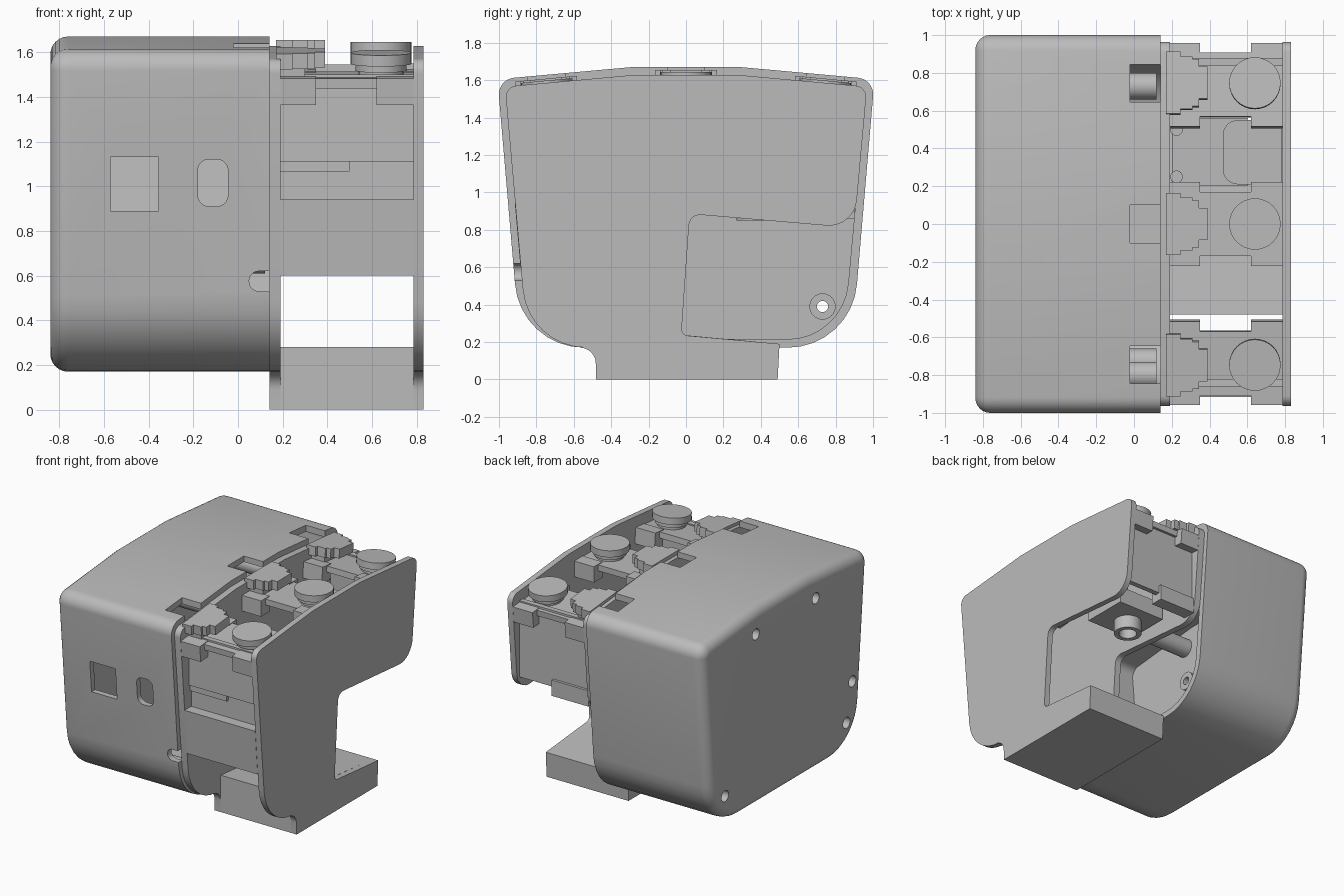
import bpy, bmesh, math
from mathutils import Vector, Matrix

if "Cube" in bpy.data.objects:
    bpy.data.objects.remove(bpy.data.objects["Cube"])

grey = bpy.data.materials.new("plain_grey")
grey.use_nodes = True
grey.diffuse_color = (0.5, 0.5, 0.5, 1)
grey.node_tree.nodes["Principled BSDF"].inputs["Base Color"].default_value = (0.5, 0.5, 0.5, 1)


def finish(name, bm):
    bmesh.ops.recalc_face_normals(bm, faces=bm.faces)
    me = bpy.data.meshes.new(name)
    bm.to_mesh(me)
    bm.free()
    me.materials.append(grey)
    ob = bpy.data.objects.new(name, me)
    bpy.context.collection.objects.link(ob)
    return ob


def activate(ob):
    bpy.ops.object.select_all(action='DESELECT')
    ob.select_set(True)
    bpy.context.view_layer.objects.active = ob


def smooth(ob):
    activate(ob)
    bpy.ops.object.shade_smooth_by_angle(angle=math.radians(30))


def rounded(corners, n=8):
    """Round each (u, v, radius) corner with a tangent arc."""
    out = []
    for i, (u, v, r) in enumerate(corners):
        p = Vector((u, v))
        if not r:
            out.append(p)
            continue
        a = (Vector(corners[i - 1][:2]) - p).normalized()
        b = (Vector(corners[(i + 1) % len(corners)][:2]) - p).normalized()
        half = a.angle(b) / 2
        centre = p + (a + b).normalized() * (r / math.sin(half))
        s = p + a * (r / math.tan(half)) - centre
        turn = s.angle_signed(p + b * (r / math.tan(half)) - centre)
        for k in range(n + 1):
            t = -turn * k / n
            out.append(centre + Vector((s.x * math.cos(t) - s.y * math.sin(t),
                                        s.x * math.sin(t) + s.y * math.cos(t))))
    return out


def prism(name, pts, axis, lo, hi, bevel=0):
    """Extrude a 2D outline along an axis; bevel rounds the low end."""
    place = {"x": lambda p, t: (t, p[0], p[1]),
             "y": lambda p, t: (p[0], t, p[1]),
             "z": lambda p, t: (p[0], p[1], t)}[axis]
    bm = bmesh.new()
    face = bm.faces.new([bm.verts.new(place(p, lo)) for p in pts])
    ext = bmesh.ops.extrude_face_region(bm, geom=[face])
    shift = Vector(place((0, 0), hi - lo))
    bmesh.ops.translate(bm, vec=shift, verts=[g for g in ext["geom"] if isinstance(g, bmesh.types.BMVert)])
    if not face.is_valid or len(bm.faces) < len(pts) + 2:
        bm.faces.new([v for v in bm.verts][:len(pts)])
    bmesh.ops.recalc_face_normals(bm, faces=bm.faces)
    if bevel:
        rim = [e for e in bm.edges if all(abs(v.co.x - lo) < 1e-5 for v in e.verts)]
        bmesh.ops.bevel(bm, geom=rim, offset=bevel, segments=6, profile=0.5, affect='EDGES')
    return finish(name, bm)


def box(name, x0, x1, y0, y1, z0, z1):
    return prism(name, [(x0, y0), (x1, y0), (x1, y1), (x0, y1)], "z", z0, z1)


def disc(name, axis, u, v, r, lo, hi, n=32):
    ring = [(u + r * math.cos(math.tau * k / n), v + r * math.sin(math.tau * k / n)) for k in range(n)]
    return prism(name, ring, axis, lo, hi)


def cut(ob, cutters):
    for c in cutters:
        m = ob.modifiers.new("cut", 'BOOLEAN')
        m.operation, m.object, m.solver = 'DIFFERENCE', c, 'EXACT'
        activate(ob)
        bpy.ops.object.modifier_apply(modifier=m.name)
        bpy.data.objects.remove(c)


def shield(d):
    """Housing outline inset by d."""
    half = [(0.885 - d, 0.17 + d, 0.37 - d), (1.008 - d, 1.605 - d, 0.09 - d / 2), (0.29, 1.67 - d, 0)]
    return rounded(half + [(-u, v, r) for u, v, r in reversed(half)])


# Hollow housing, open toward the frame
housing = prism("housing", shield(0), "x", -0.84, 0.14, bevel=0.08)
screws = [(0.73, 0.39), (-0.73, 0.39), (-0.8, 0.68), (0.36, 1.48), (-0.36, 1.48)]
port = rounded([(-0.18, 0.91, 0.05), (-0.045, 0.91, 0.05), (-0.045, 1.12, 0.05), (-0.18, 1.12, 0.05)])
slot = rounded([(0.05, 0.53, 0.044), (0.3, 0.53, 0), (0.3, 0.62, 0), (0.05, 0.62, 0.044)])
cutters = [prism("cavity", shield(0.045), "x", -0.79, 0.3),
           box("square_cut", -0.57, -0.355, -1.1, -0.8, 0.89, 1.13),
           prism("port_cut", port, "y", -1.1, -0.8),
           prism("slot_cut", slot, "y", -1.1, -0.7)]
cutters += [box("top_cut", -0.02, 0.3, y - 0.1, y + 0.1, 1.5, 1.8) for y in (-0.745, 0, 0.745)]
cutters += [disc("screw_cut", "x", y, z, 0.042, -1, -0.6) for y, z in screws]
cut(housing, cutters)
smooth(housing)

# Screw posts inside the housing
for y, z in screws:
    post = disc("screw_post", "x", y, z, 0.07, -0.8, 0.12)
    cut(post, [disc("bore", "x", y, z, 0.03, -1, 0.4), disc("head_cut", "x", y, z, 0.042, -1, -0.65)])
    smooth(post)

# Two side plates with a notch at the lower back
outline = rounded([(-0.845, 0.17, 0.34), (-0.968, 1.565, 0.06), (-0.29, 1.627, 0), (0.29, 1.627, 0),
                   (0.968, 1.565, 0.06), (0.9, 0.81, 0.15), (0.02, 0.885, 0.06), (-0.025, 0.237, 0.035),
                   (0.5, 0.19, 0), (0.49, 0, 0), (-0.48, 0, 0), (-0.485, 0.17, 0.085)])
for name, x0, x1 in (("inner_plate", 0.14, 0.19), ("outer_plate", 0.785, 0.83)):
    smooth(prism(name, outline, "x", x0, x1))

# Base and the panels between the plates
X0, X1 = 0.19, 0.785
prism("base", [(-0.48, 0), (0.49, 0), (0.5, 0.19), (-0.48, 0.28)], "x", X0, X1)
prism("front_band", [(-0.885, 0.6), (-0.835, 0.6), (-0.835, 0.94), (-0.915, 0.94)], "x", X0, X1)
box("front_panel", X0, X1, -0.86, -0.82, 1.11, 1.5)
box("front_panel_tab", X0, 0.5, -0.85, -0.82, 1.065, 1.11)
box("front_panel_lower", X0, X1, -0.83, -0.8, 0.9, 1.12)
box("back_panel", X0, X1, 0.84, 0.88, 0.92, 1.5)
box("back_panel_tab", X0, 0.5, 0.8, 0.9, 0.86, 0.98)

# Socket hanging under the rear gap
box("socket_body", 0.2, 0.6, 0.2, 0.56, 0.95, 1.08)
tongue = rounded([(0.47, 0.21, 0.08), (0.78, 0.21, 0), (0.78, 0.55, 0), (0.47, 0.55, 0.08)])
prism("socket_tongue", tongue, "z", 1.06, 1.1)
ring = disc("socket_ring", "z", 0.37, 0.37, 0.1, 0.85, 0.96)
cut(ring, [disc("ring_bore", "z", 0.37, 0.37, 0.065, 0.8, 0.93)])
smooth(ring)
for y in (0.25, 0.5):
    smooth(disc("socket_screw", "z", 0.225, y, 0.033, 1.07, 1.1))

# Three switch cells, each with a frame, stepped clip and round cap
for y, dz, tilt in ((-0.745, -0.047, 0.093), (0, 0, 0), (0.745, -0.047, -0.093)):
    parts = [box("cell_frame", X0, X1, -0.17, 0.17, 1.5, 1.545)]
    for x0, x1 in ((X0, 0.35), (0.62, X1)):
        for s in (-1, 1):
            lo, hi = sorted((s * 0.12, s * 0.222))
            parts.append(box("cell_corner", x0, x1, lo, hi, 1.43, 1.55))
    parts.append(box("clip_foot", X0, 0.3, -0.13, 0.13, 1.54, 1.6))
    for x0, x1, w in ((0.17, 0.245, 0.165), (0.245, 0.31, 0.14), (0.31, 0.345, 0.125), (0.345, 0.39, 0.085)):
        parts.append(box("clip_step", x0, x1, -w, w, 1.585, 1.655))
    for name, r, z0, z1 in (("cap_stem", 0.1, 1.54, 1.58), ("cap_skirt", 0.115, 1.565, 1.6),
                            ("cap", 0.136, 1.595, 1.645)):
        cap = disc(name, "z", 0.64, 0, r, z0, z1)
        smooth(cap)
        parts.append(cap)
    pivot = Vector((0, 0, 1.62))
    move = (Matrix.Translation(pivot + Vector((0, y, dz))) @ Matrix.Rotation(tilt, 4, 'X')
            @ Matrix.Translation(-pivot))
    for p in parts:
        p.data.transform(move)
